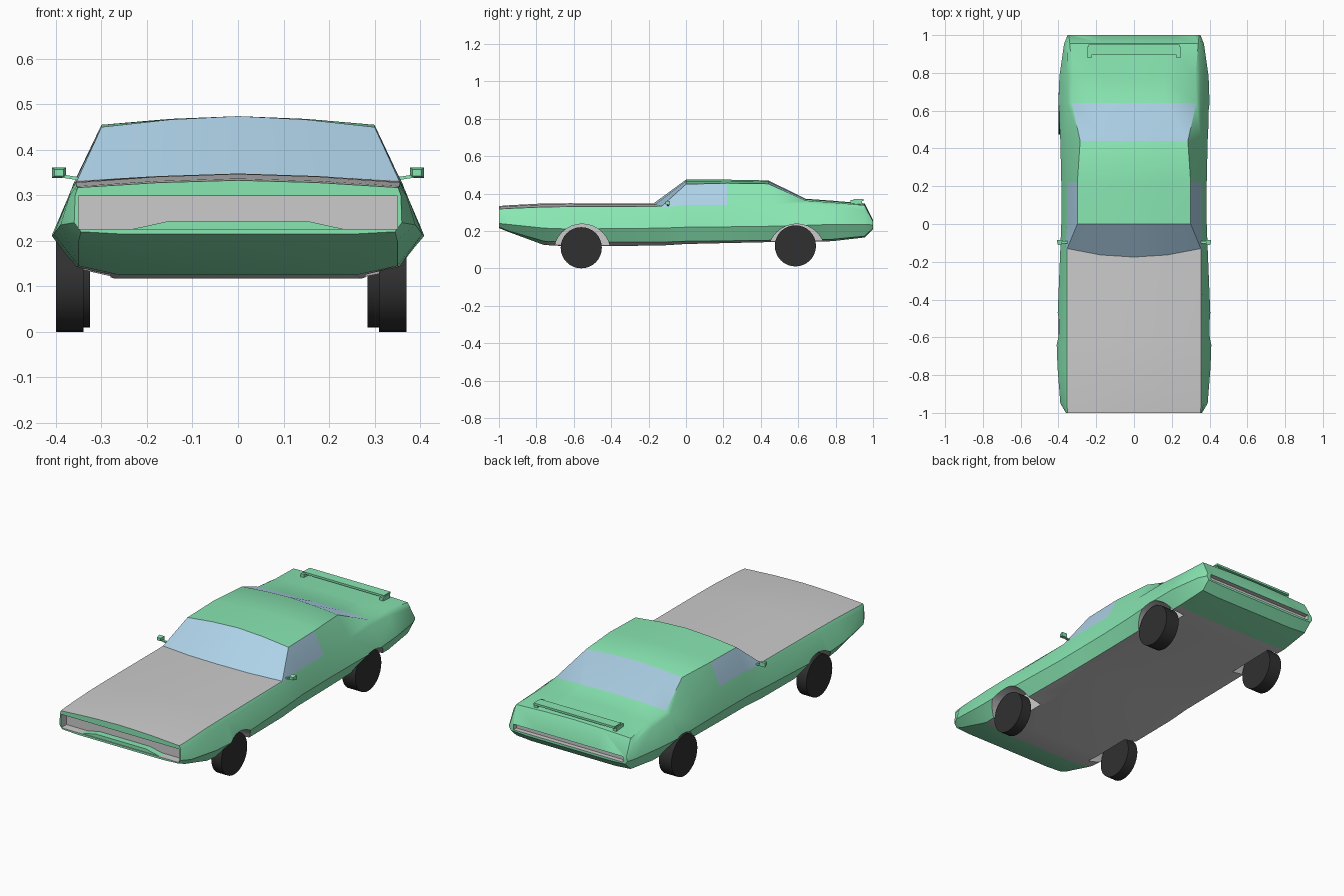
import bpy, bmesh, math
from mathutils import Matrix, Vector

if "Cube" in bpy.data.objects:
    bpy.data.objects.remove(bpy.data.objects["Cube"])


def material(name, rgb):
    m = bpy.data.materials.new(name)
    m.diffuse_color = (*rgb, 1)
    m.use_nodes = True
    m.node_tree.nodes["Principled BSDF"].inputs["Base Color"].default_value = m.diffuse_color
    return m


PAINT = material("green_paint", (0.25, 0.8, 0.45))
GREY = material("plain_grey", (0.8, 0.8, 0.8))
GLASS = material("glass", (0.42, 0.64, 0.8))
RUBBER = material("rubber", (0.03, 0.03, 0.03))


def finish(name, bm, mats):
    bmesh.ops.recalc_face_normals(bm, faces=bm.faces)
    me = bpy.data.meshes.new(name)
    bm.to_mesh(me)
    bm.free()
    ob = bpy.data.objects.new(name, me)
    bpy.context.collection.objects.link(ob)
    for m in mats:
        me.materials.append(m)
    return ob


def smooth(ob, degrees):
    bpy.ops.object.select_all(action='DESELECT')
    ob.select_set(True)
    bpy.context.view_layer.objects.active = ob
    bpy.ops.object.shade_smooth_by_angle(angle=math.radians(degrees))


def box(name, x, y, z, mat):
    bm = bmesh.new()
    bmesh.ops.create_cube(bm, size=1)
    for v in bm.verts:
        v.co = Vector([(a + b) / 2 + c * (b - a) for (a, b), c in zip((x, y, z), v.co)])
    return finish(name, bm, [mat])


def cylinder(name, x0, x1, y, z, r, mat, sides=32):
    bm = bmesh.new()
    bmesh.ops.create_cone(bm, cap_ends=True, segments=sides, radius1=r, radius2=r,
                          depth=abs(x1 - x0), matrix=Matrix.Rotation(math.pi / 2, 4, 'Y'))
    bmesh.ops.translate(bm, verts=bm.verts, vec=((x0 + x1) / 2, y, z))
    return finish(name, bm, [mat])


# Body sections: y, floor z, sill xz, widest xz, shoulder xz, top edge xz, centre z
SECTIONS = [
    (-1.00, .215, .345, .22, .36, .24, .358, .30, .352, .317, .333),
    (-.95, .195, .35, .20, .39, .235, .37, .30, .355, .32, .337),
    (-.76, .125, .35, .145, .405, .215, .368, .31, .356, .328, .347),
    (-.62, .117, .36, .14, .41, .21, .366, .313, .356, .33, .348),
    (-.13, .122, .355, .14, .39, .215, .362, .325, .354, .332, .346),
    (.00, .13, .35, .145, .385, .22, .355, .338, .30, .45, .474),
    (.22, .135, .35, .147, .385, .222, .355, .338, .30, .455, .474),
    (.44, .14, .35, .15, .39, .225, .355, .34, .285, .452, .470),
    (.64, .142, .35, .155, .40, .23, .352, .345, .33, .362, .372),
    (.78, .145, .35, .155, .395, .235, .352, .335, .325, .352, .362),
    (.955, .165, .34, .172, .37, .235, .355, .31, .34, .337, .347),
    (1.0, .21, .34, .215, .352, .232, .35, .245, .345, .25, .258),
]
COWL = 4

bm = bmesh.new()
rings = []
for k, (y, zf, xs, zs, xm, zm, xb, zb, xe, ze, zc) in enumerate(SECTIONS):
    half = [(0, zf), (xs - .09, zf), (xs, zs), (xm, zm), (xb, zb), (xe, ze),
            (xe / 2, ze + .68 * (zc - ze)), (0, zc)]
    loop = half + [(-x, z) for x, z in half[6:0:-1]]
    ring = []
    for i, (x, z) in enumerate(loop):
        # the rear edge of the hood bows forward
        bow = .045 * (1 - (x / xe) ** 2) if k == COWL and 5 <= i <= 9 else 0
        ring.append(bm.verts.new((x, y - bow, z)))
    rings.append(ring)
bm.faces.new(rings[0])
bm.faces.new(rings[-1])
for k in range(len(rings) - 1):
    for i in range(14):
        j = (i + 1) % 14
        f = bm.faces.new((rings[k][i], rings[k][j], rings[k + 1][j], rings[k + 1][i]))
        seg = min(i, 13 - i)
        top = seg >= 5
        if (top and k < COWL) or (seg < 2 and 2 <= k <= 8):
            f.material_index = 1          # hood and floor
        elif (top and k in (4, 7)) or (seg == 4 and k in (4, 5)):
            f.material_index = 2          # windows
body = finish("car_body", bm, [PAINT, GREY, GLASS])

# Wheel arches, grille opening and tail strip are cut out of the body
cutters = [box("grille_cutter", (-.35, .35), (-1.1, -.955), (.226, .298), GREY),
           box("tail_cutter", (-.325, .325), (.975, 1.1), (.222, .252), GREY)]
for s in (-1, 1):
    for y in (-.555, .592):
        cutters.append(cylinder("arch_cutter", s * .28, s * .5, y, .085, .152, GREY))
bpy.context.view_layer.objects.active = body
for c in cutters:
    c.hide_render = True
    mod = body.modifiers.new("cut", 'BOOLEAN')
    mod.operation = 'DIFFERENCE'
    mod.solver = 'EXACT'
    mod.material_mode = 'TRANSFER'
    mod.object = c
    bpy.ops.object.modifier_apply(modifier=mod.name)
    bpy.data.objects.remove(c)
smooth(body, 35)

# Wheels: the axles sit slightly to one side
for label, y, z, spans in (("front", -.56, .11, ((-.40, -.34), (.31, .37))),
                           ("rear", .585, .12, ((-.40, -.325), (.285, .365)))):
    for side, (x0, x1) in zip(("right", "left"), spans):
        smooth(cylinder(f"{label}_{side}_wheel", x0, x1, y, z, .11, RUBBER), 40)

# Raised bumper lip in the lower part of the grille
bm = bmesh.new()
lip = [[bm.verts.new((x, y, z)) for x, z in
        ((-.25, .222), (.25, .222), (.15, .244), (-.15, .244))] for y in (-.995, -.96)]
bm.faces.new(lip[0])
bm.faces.new(lip[1])
for i in range(4):
    j = (i + 1) % 4
    bm.faces.new((lip[0][i], lip[0][j], lip[1][j], lip[1][i]))
finish("bumper_lip", bm, [PAINT])

# Rear spoiler on two feet
box("spoiler_blade", (-.24, .24), (.895, .95), (.359, .37), PAINT)
for s, side in ((-1, "right"), (1, "left")):
    box(f"{side}_spoiler_foot", sorted((s * .225, s * .245)), (.88, .94), (.335, .364), PAINT)

    # Door mirrors: tapered head on a thin arm
    head = box(f"{side}_mirror_head", sorted((s * .378, s * .409)), (-.11, -.085), (.338, .361), PAINT)
    for v in head.data.vertices:
        if v.co.y < -.1:
            v.co.x += (s * .393 - v.co.x) * .35
            v.co.z += (.35 - v.co.z) * .35
    arm = box(f"{side}_mirror_arm", sorted((s * .35, s * .388)), (-.102, -.09), (.333, .34), PAINT)
    for v in arm.data.vertices:
        if abs(v.co.x) > .37:
            v.co.z += .006
